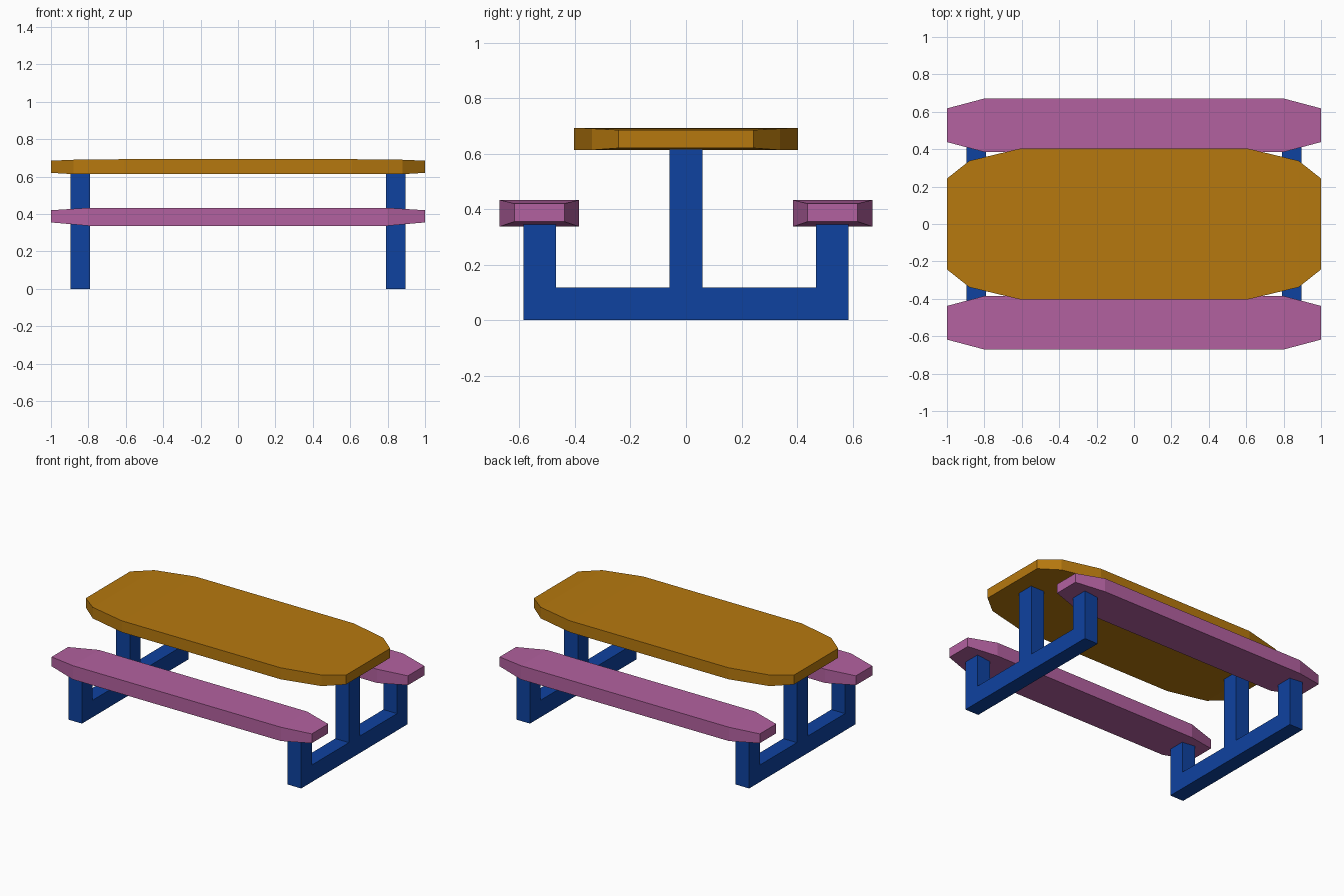
import bpy, bmesh

if "Cube" in bpy.data.objects:
    bpy.data.objects.remove(bpy.data.objects["Cube"])


def material(name, rgb):
    m = bpy.data.materials.new(name)
    m.diffuse_color = (*rgb, 1)
    m.use_nodes = True
    m.node_tree.nodes["Principled BSDF"].inputs["Base Color"].default_value = m.diffuse_color
    return m


ORANGE = material("orange wood", (0.47, 0.19, 0.0045))
PINK = material("pink seat", (0.45, 0.12, 0.35))
BLUE = material("blue frame", (0.0045, 0.054, 0.35))


def loft(name, rings, mat):
    """Skin a closed solid through rings with matching point counts."""
    bm = bmesh.new()
    loops = [[bm.verts.new(p) for p in ring] for ring in rings]
    n = len(loops[0])
    for a, b in zip(loops, loops[1:]):
        for i in range(n):
            j = (i + 1) % n
            bm.faces.new((a[i], a[j], b[j], b[i]))
    bm.faces.new(loops[0])
    bm.faces.new(loops[-1])
    bmesh.ops.recalc_face_normals(bm, faces=bm.faces)
    me = bpy.data.meshes.new(name)
    bm.to_mesh(me)
    bm.free()
    me.materials.append(mat)
    ob = bpy.data.objects.new(name, me)
    bpy.context.collection.objects.link(ob)
    return ob


def plank(name, y, half, mat):
    """Board along x from half sections (x, half width, bottom, top)."""
    sections = [(-x, w, b, t) for x, w, b, t in half] + half[::-1]
    rings = [[(x, y - w, b), (x, y + w, b), (x, y + w, t), (x, y - w, t)]
             for x, w, b, t in sections]
    return loft(name, rings, mat)


# Table top with tapered corners
plank("table_top", 0, [(1.0, 0.243, 0.62, 0.685), (0.88, 0.338, 0.613, 0.69),
                       (0.61, 0.403, 0.613, 0.693)], ORANGE)

# Benches, narrowed and thinned at the ends
for side, s in (("front", -1), ("back", 1)):
    plank(side + "_bench", s * 0.528,
          [(1.0, 0.09, 0.355, 0.42), (0.8, 0.143, 0.337, 0.433)], PINK)

# End frames: foot beam, two bench posts and a centre post as one profile
half = [(0.06, 0.62), (0.06, 0.118), (0.468, 0.118),
        (0.468, 0.345), (0.585, 0.345), (0.585, 0.0)]
profile = half + [(-y, z) for y, z in half[::-1]]
for side, s in (("left", -1), ("right", 1)):
    loft(side + "_frame", [[(s * x, y, z) for y, z in profile]
                           for x in (0.79, 0.895)], BLUE)
